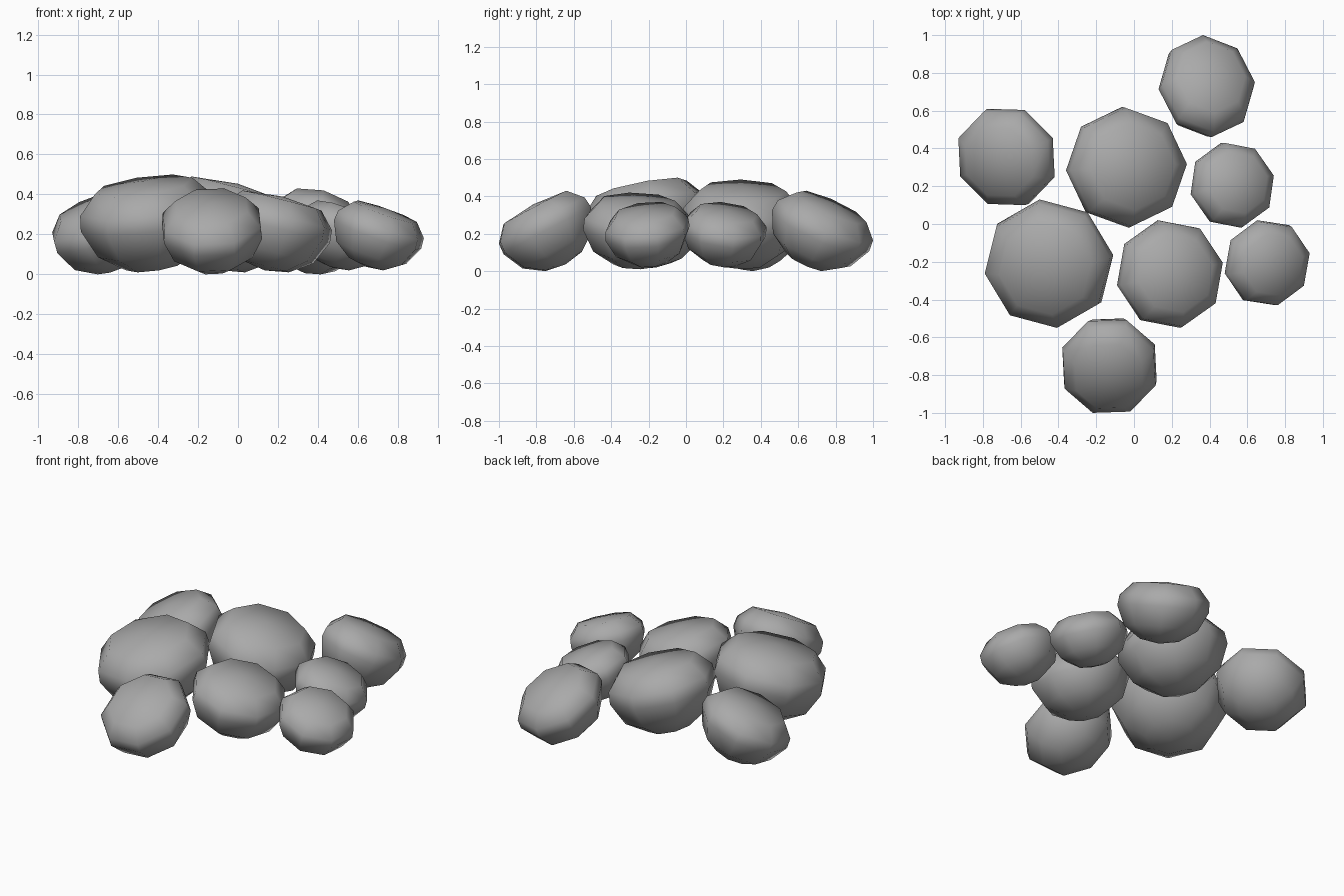
import bpy, bmesh
from math import radians, atan2, tau
from mathutils import Matrix, Vector

default = bpy.data.objects.get("Cube")
if default:
    bpy.data.objects.remove(default, do_unlink=True)

# One plain stone colour
stone = bpy.data.materials.new("stone_grey")
stone.use_nodes = True
GREY = (0.4, 0.4, 0.4, 1)
stone.diffuse_color = GREY
stone.node_tree.nodes["Principled BSDF"].inputs["Base Color"].default_value = GREY

# Half outline of a pebble: flattish top, rounder belly
PROFILE = [(0, .55), (.72, .48), (.98, .2), (1, -.02), (.8, -.43), (.42, -.68), (0, -.75)]


def pebble(name, lo, hi, uphill, tilt, phase):
    """Eight-sided pebble, raised towards uphill, filling the box lo..hi."""
    bm = bmesh.new()
    pts = [bm.verts.new((r, 0, z)) for r, z in PROFILE]
    edges = [bm.edges.new(pair) for pair in zip(pts, pts[1:])]
    bmesh.ops.spin(bm, geom=pts + edges, cent=(0, 0, 0), axis=(0, 0, 1),
                   angle=tau, steps=8, use_duplicate=False)
    bmesh.ops.remove_doubles(bm, verts=bm.verts, dist=0.001)
    bmesh.ops.recalc_face_normals(bm, faces=bm.faces)

    # Turn the outline, then lean the stone on the pile
    heading = atan2(uphill[1], uphill[0])
    turn = Matrix.Rotation(radians(phase), 4, 'Z')
    lean = (Matrix.Rotation(heading, 4, 'Z') @ Matrix.Rotation(radians(-tilt), 4, 'Y')
            @ Matrix.Rotation(-heading, 4, 'Z'))
    bm.transform(lean @ turn)

    # Fit to its place
    for i in range(3):
        vals = [v.co[i] for v in bm.verts]
        low, size = min(vals), max(vals) - min(vals)
        for v in bm.verts:
            v.co[i] = lo[i] + (v.co[i] - low) / size * (hi[i] - lo[i])

    centre = (Vector(lo) + Vector(hi)) / 2
    bm.transform(Matrix.Translation(-centre))
    mesh = bpy.data.meshes.new(name)
    bm.to_mesh(mesh)
    bm.free()
    mesh.materials.append(stone)
    mesh.shade_smooth()
    obj = bpy.data.objects.new(name, mesh)
    obj.location = centre
    bpy.context.collection.objects.link(obj)


# Big stones in the middle of the pile
pebble("large_stone", (-.79, -.55, .01), (-.11, .13, .5), (.6, .8), 13, 8)
pebble("back_stone", (-.36, -.02, .01), (.28, .62, .49), (-1, -.1), 14, 3)
pebble("middle_stone", (-.09, -.55, .01), (.47, .02, .42), (-1, -.1), 14, 12)

# Smaller stones leaning around the edge
pebble("rear_stone", (.13, .46, 0), (.64, 1, .43), (-.45, -.9), 27, 4)
pebble("right_inner_stone", (.3, -.02, .02), (.74, .43, .37), (-.9, -.35), 20, 13)
pebble("right_outer_stone", (.48, -.43, .02), (.93, .02, .37), (-.95, .3), 20, 13)
pebble("front_stone", (-.38, -1, 0), (.12, -.5, .43), (.05, 1), 28, 25)
pebble("left_stone", (-.93, .1, 0), (-.42, .61, .43), (.8, .5), 24, 23)
